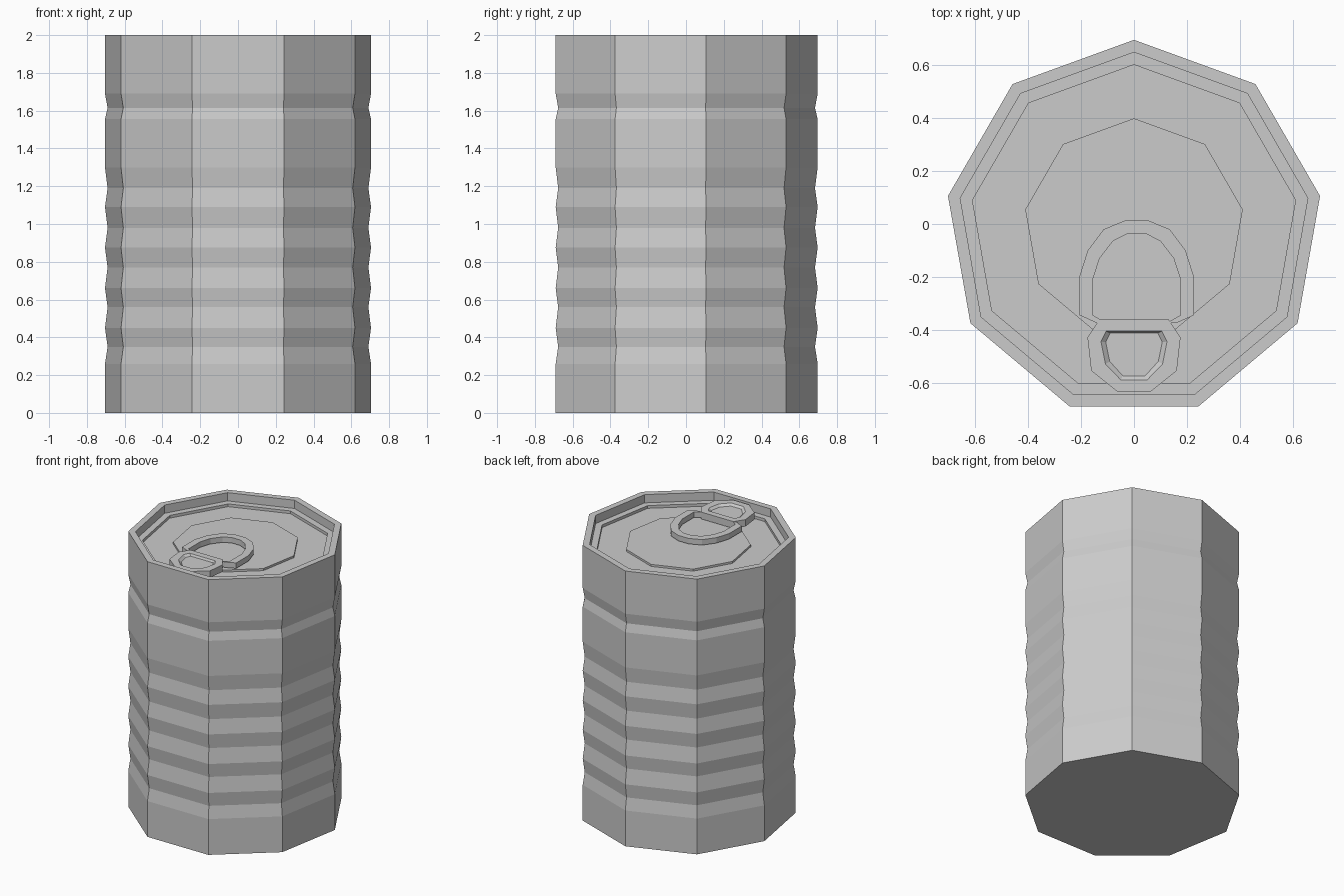
import bpy, bmesh
from math import sin, cos, tau

if "Cube" in bpy.data.objects:
    bpy.data.objects.remove(bpy.data.objects["Cube"])

CY = -0.018


def make(name, verts, faces):
    me = bpy.data.meshes.new(name)
    me.from_pydata(verts, [], faces)
    bm = bmesh.new()
    bm.from_mesh(me)
    bmesh.ops.recalc_face_normals(bm, faces=bm.faces)
    bm.to_mesh(me)
    bm.free()
    ob = bpy.data.objects.new(name, me)
    bpy.context.collection.objects.link(ob)
    return ob


def loft(name, rings, closed=False):
    """Skin a stack of equal-length rings; cap both ends unless closed."""
    n, m = len(rings[0]), len(rings)
    verts = [v for r in rings for v in r]
    faces = [(i * n + j, i * n + (j + 1) % n,
              (i + 1) % m * n + (j + 1) % n, (i + 1) % m * n + j)
             for i in range(m if closed else m - 1) for j in range(n)]
    if not closed:
        faces += [tuple(range(n)), tuple(range((m - 1) * n, m * n))]
    return make(name, verts, faces)


def nonagon(r, z):
    return [(r * sin(tau * k / 9), CY + r * cos(tau * k / 9), z) for k in range(9)]


def outline(half, z, cx=0.0):
    """Mirror a right-hand half outline across x = cx."""
    return [(cx + x, y, z) for x, y in half] + \
           [(cx - x, y, z) for x, y in reversed(half)]


# Can body: ribbed wall, rim and recessed stepped lid
R, G = 0.715, 0.701
heights = [0.26, 0.35, 0.45, 0.56, 0.66, 0.77, 0.875, 0.98, 1.09, 1.19, 1.30]
profile = [(R, 0)] + [(G if i % 2 else R, z) for i, z in enumerate(heights)]
profile += [(R, 1.555), (G, 1.615), (R, 1.69), (R, 2.0),
            (0.668, 2.0), (0.668, 1.94), (0.621, 1.94), (0.621, 1.92),
            (0.418, 1.92), (0.418, 1.935)]
loft("can_body", [nonagon(r, z) for r, z in profile])

# Pull ring: open-centred loop
outer = [(0.04, 0.015), (0.125, -0.02), (0.185, -0.10), (0.217, -0.20),
         (0.217, -0.345), (0.15, -0.375)]
inner = [(0.035, -0.037), (0.09, -0.065), (0.14, -0.13), (0.166, -0.21),
         (0.166, -0.345), (0.125, -0.368)]
Z0, Z1 = 1.945, 1.985
loft("pull_ring", [outline(outer, Z0, 0.01), outline(outer, Z1, 0.01),
                   outline(inner, Z1, 0.01), outline(inner, Z0, 0.01)], closed=True)

# Tab plate with a shallow bevelled dish
plate = [(0.13, -0.36), (0.176, -0.43), (0.162, -0.555), (0.062, -0.635)]
dish = [(0.105, -0.405), (0.125, -0.445), (0.108, -0.53), (0.05, -0.59)]
floor = [(0.09, -0.413), (0.107, -0.447), (0.092, -0.52), (0.042, -0.575)]
loft("tab_plate", [outline(plate, 1.94), outline(plate, 1.99),
                   outline(dish, 1.99), outline(floor, 1.975)])
